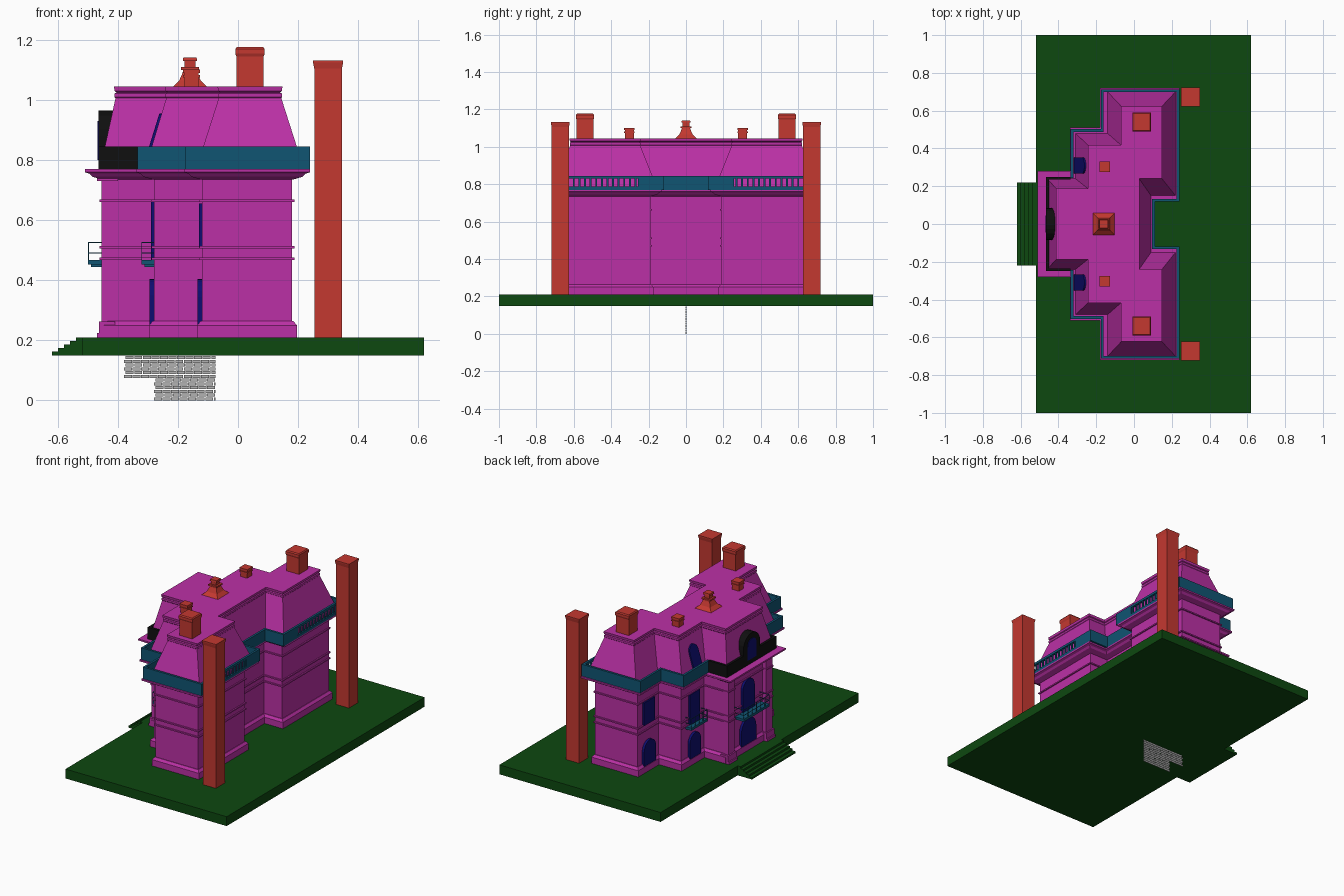
import bpy, bmesh, math
from mathutils import Matrix, Vector

old = bpy.data.objects.get("Cube")
if old:
    bpy.data.objects.remove(old)


def material(name, r, g, b):
    m = bpy.data.materials.new(name)
    m.use_nodes = True
    m.diffuse_color = (r, g, b, 1)
    m.node_tree.nodes["Principled BSDF"].inputs["Base Color"].default_value = (r, g, b, 1)
    return m


MAGENTA = material("magenta_wall", .5, .03, .38)
RED = material("red_brick", .55, .04, .03)
GREEN = material("green_lawn", .004, .065, .005)
TEAL = material("teal_railing", .005, .09, .17)
NAVY = material("navy_window", .004, .004, .16)
BLACK = material("black_iron", .005, .005, .005)
GREY = material("grey_brick", .45, .45, .45)


def finish(name, bm, mat):
    bmesh.ops.recalc_face_normals(bm, faces=bm.faces)
    mesh = bpy.data.meshes.new(name)
    bm.to_mesh(mesh)
    bm.free()
    mesh.materials.append(mat)
    ob = bpy.data.objects.new(name, mesh)
    bpy.context.collection.objects.link(ob)
    return ob


def add_box(bm, x, y, z):
    mid = Vector([(a + b) / 2 for a, b in (x, y, z)])
    size = [abs(b - a) for a, b in (x, y, z)]
    bmesh.ops.create_cube(bm, size=1, matrix=Matrix.Translation(mid) @ Matrix.Diagonal((*size, 1)))


def boxes(name, mat, *spans):
    bm = bmesh.new()
    for s in spans:
        add_box(bm, *s)
    return finish(name, bm, mat)


def loft(name, rings, mat):
    """Skin a stack of matching closed rings and cap both ends."""
    bm = bmesh.new()
    loops = [[bm.verts.new(p) for p in ring] for ring in rings]
    n = len(loops[0])
    for lo, hi in zip(loops, loops[1:]):
        for i in range(n):
            j = (i + 1) % n
            bm.faces.new((lo[i], lo[j], hi[j], hi[i]))
    bm.faces.new(loops[0][::-1])
    bm.faces.new(loops[-1])
    return finish(name, bm, mat)


def plan(dims, z, d=0):
    """Mirrored stepped house plan, grown outward by d."""
    (cx, cy), (mx, my), (wx, wy), back, (nx, ny) = dims
    half = [(cx - d, cy + d), (mx - d, cy + d), (mx - d, my + d), (wx - d, my + d),
            (wx - d, wy + d), (back + d, wy + d), (back + d, ny - d), (nx + d, ny - d)]
    return [(x, y, z) for x, y in half] + [(x, -y, z) for x, y in half[::-1]]


def square_stack(name, x, y, profile, mat):
    loft(name, [[(x + sx * r, y + sy * r, z) for sx, sy in ((-1, -1), (1, -1), (1, 1), (-1, 1))]
                for z, r in profile], mat)


def opening(name, y, width, z0, z1, front, depth, mat, arched=True, lean=0):
    """Door or window panel facing -x, with a round head if arched."""
    r = width / 2
    if arched:
        arc = [math.pi * i / 10 for i in range(11)]
        head = [(y + r * math.cos(a), z1 - r + r * math.sin(a)) for a in arc]
    else:
        head = [(y + r, z1), (y - r, z1)]
    shape = [(y - r, z0), (y + r, z0)] + head
    loft(name, [[(front + dx + lean * (v - z0), u, v) for u, v in shape] for dx in (0, depth)], mat)


# House plans: centre bay, middle bays, wings, back wall, rear notch
WALL = ((-.43, .22), (-.28, .45), (-.12, .66), .18, (.05, .19))
LEDGE = ((-.45, .22), (-.28, .45), (-.12, .66), .18, (.05, .19))
ROOF_LOW = ((-.46, .24), (-.31, .48), (-.14, .70), .22, (.09, .15))
ROOF_TOP = ((-.405, .18), (-.235, .41), (-.06, .615), .14, (.02, .25))

# Ground slab and entrance steps
boxes("ground_slab", GREEN, ((-.52, .62), (-1, 1), (.15, .21)))
boxes("entrance_steps", GREEN, *[((-.62 + .02 * i, -.52), (-.22, .22), (.15, .162 + .012 * i))
                                 for i in range(5)])

# Walls, plinth, string courses, cornice
loft("walls", [plan(WALL, .21), plan(WALL, .76)], MAGENTA)
loft("plinth", [plan(WALL, z, d) for z, d in ((.21, .016), (.25, .016), (.265, .004))], MAGENTA)
for z in (.472, .51, .665):
    loft("string_course", [plan(WALL, z - .004, .008), plan(WALL, z + .004, .008)], MAGENTA)
loft("cornice", [plan(LEDGE, z, d) for z, d in
                 ((.735, .002), (.745, .035), (.755, .045), (.76, .06), (.77, .06))], MAGENTA)

# Corner pilasters on the centre bay
for s in (-1, 1):
    y = (s * .16, s * .222)
    wide = (s * .15, s * .235)
    boxes("pilaster", MAGENTA, ((-.455, -.42), y, (.21, .75)),
          ((-.47, -.40), wide, (.21, .225)), ((-.463, -.41), wide, (.225, .262)),
          ((-.47, -.40), wide, (.73, .75)),
          *[((-.461, -.42), (s * .155, s * .228), (z - .004, z + .004)) for z in (.472, .51, .665)])

# Mansard roof and its crown moulding
loft("mansard_roof", [plan(ROOF_LOW, .77), plan(ROOF_TOP, 1.02)], MAGENTA)
loft("roof_crown", [plan(ROOF_TOP, z, d) for z, d in
                    ((1.005, .002), (1.01, .006), (1.022, .006), (1.026, 0), (1.03, .006),
                     (1.045, .008))], MAGENTA)

# Doors, windows and dormers
opening("entrance_door", 0, .15, .21, .415, -.445, .03, NAVY)
opening("centre_window", 0, .12, .46, .665, -.445, .03, NAVY)
for s in (-1, 1):
    opening("middle_door", s * .325, .11, .21, .405, -.295, .03, NAVY)
    opening("middle_window", s * .325, .10, .46, .66, -.29, .02, NAVY, arched=False)
    opening("wing_door", s * .555, .12, .21, .405, -.135, .03, NAVY)
    opening("wing_window", s * .555, .11, .51, .655, -.13, .03, NAVY, arched=False)
    opening("dormer_window", s * .31, .085, .775, .955, -.318, .03, NAVY, lean=.31)

# Black parapet with arched centrepiece
boxes("black_parapet", BLACK, ((-.465, -.45), (-.25, .25), (.77, .845)),
      *[((-.465, -.335), (s * .235, s * .25), (.77, .845)) for s in (-1, 1)])
opening("black_arched_dormer", 0, .17, .77, .965, -.465, .06, BLACK)
opening("dormer_glass", 0, .09, .80, .93, -.468, .02, NAVY)

# Teal parapet: solid runs plus a rear balustrade
T = .007
run = [(-.328, .25), (-.328, .495), (-.168, .495), (-.168, .705), (.233, .705)]
notch = [(.233, .25), (.233, .125), (.103, .125), (.103, 0)]
for s in (-1, 1):
    spans = []
    for path in (run, notch):
        for (x0, y0), (x1, y1) in zip(path, path[1:]):
            spans.append(((min(x0, x1) - T, max(x0, x1) + T),
                          (s * (min(y0, y1) - T), s * (max(y0, y1) + T)), (.77, .845)))
    boxes("teal_parapet", TEAL, *spans)
    rail = (s * .25, s * .705)
    posts = [((.229, .237), (s * (.27 + .03 * i - .005), s * (.27 + .03 * i + .005)), (.78, .835))
             for i in range(15)]
    boxes("rear_balustrade", TEAL, ((.226, .24), rail, (.83, .845)),
          ((.226, .24), rail, (.77, .787)), *posts)


# Balconies with thin rails
def balcony(name, y, half, front, wall):
    t = .003
    spans = [((front, wall), (y - half, y + half), (.452, .468)),
             ((front + .01, wall), (y - half + .015, y + half - .015), (.445, .452))]
    for z in (.49, .525):
        spans.append(((front, front + t), (y - half, y + half), (z, z + t)))
        for e in (y - half, y + half - t):
            spans.append(((front, wall), (e, e + t), (z, z + t)))
    count = round(half / .02)
    for i in range(count + 1):
        p = y - half + (2 * half - t) * i / count
        spans.append(((front, front + t), (p, p + t), (.465, .528)))
    boxes(name, TEAL, *spans)


balcony("centre_balcony", 0, .13, -.50, -.43)
for side in (-1, 1):
    balcony("middle_balcony", side * .325, .08, -.322, -.275)

# Chimneys, roof finial and rear towers
square_stack("roof_finial", -.16, 0, ((1.04, .062), (1.05, .052), (1.065, .036), (1.09, .025),
                                      (1.1, .022), (1.1, .03), (1.11, .03), (1.11, .018),
                                      (1.13, .018), (1.13, .024), (1.142, .022)), RED)
for s in (-1, 1):
    square_stack("large_chimney", .04, s * .54, ((1.04, .045), (1.145, .045), (1.155, .049),
                                                 (1.17, .049), (1.177, .044)), RED)
    square_stack("small_chimney", -.155, s * .303, ((1.04, .024), (1.075, .024), (1.075, .028),
                                                    (1.083, .028), (1.083, .024), (1.09, .024),
                                                    (1.09, .028), (1.102, .028)), RED)
    square_stack("rear_tower", .3, s * .672, ((.21, .046), (1.105, .046), (1.125, .05),
                                              (1.132, .05)), RED)

# Thin brick panel hanging under the slab
bricks = []
pitch, length = .0125, .0285
for row in range(12):
    z = pitch * row
    x = (-.38 if row >= 6 else -.28) + (row % 2) * .006
    while x < -.08:
        bricks.append(((x, min(x + length - .002, -.075)), (-.002, .002), (z, z + pitch - .0025)))
        x += length
boxes("brick_panel", GREY, *bricks)
